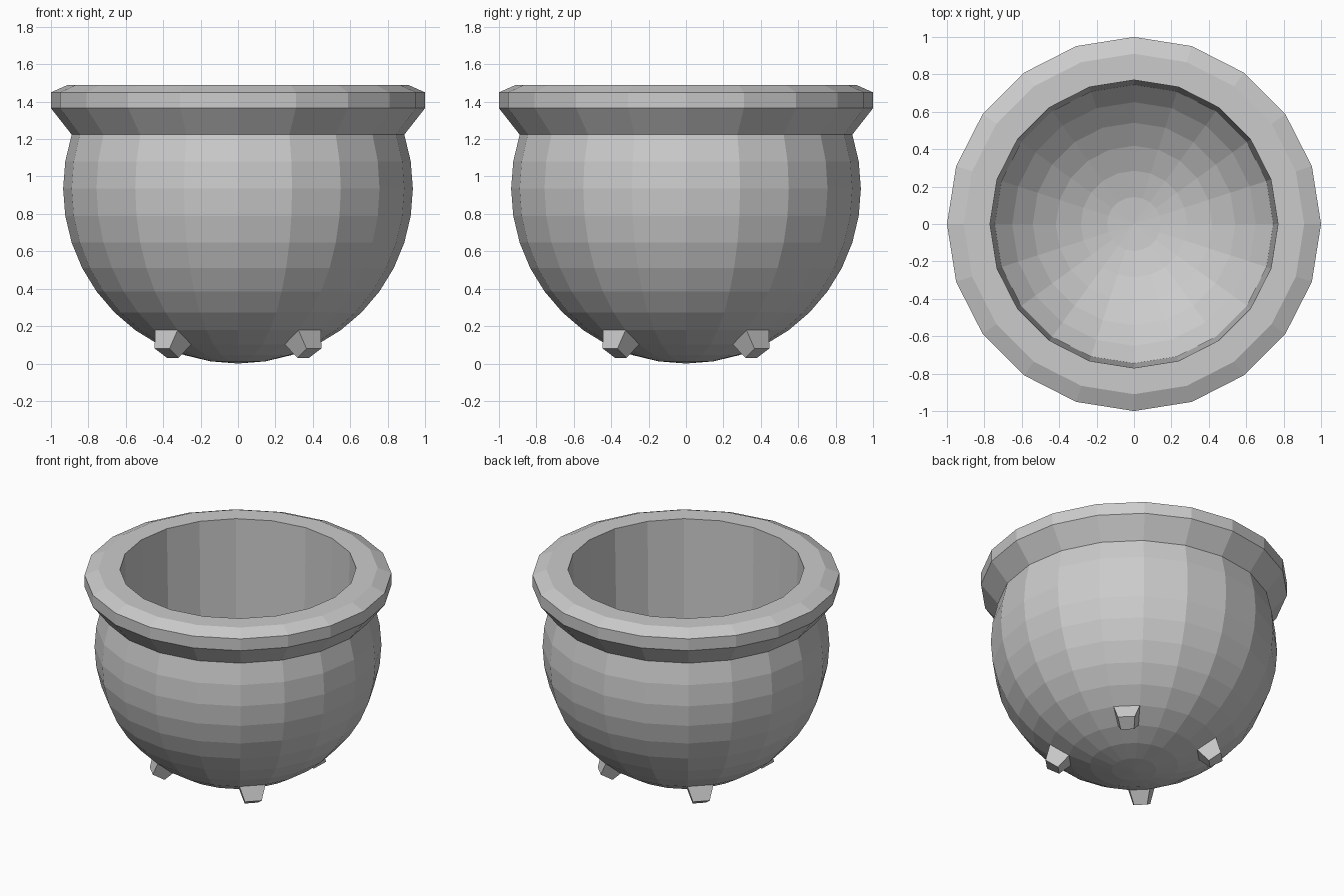
import bpy, bmesh
from math import sin, cos, radians, atan2, degrees, pi
from mathutils import Vector

if "Cube" in bpy.data.objects:
    bpy.data.objects.remove(bpy.data.objects["Cube"])

SIDES = 20
R = 0.935          # bowl radius, also the height of its centre


def bowl_arc(radius, first, last):
    """Points on a sphere section, in 9 degree steps up from the bottom pole."""
    return [(radius * sin(radians(9 * k)), R - radius * cos(radians(9 * k)))
            for k in range(first, last + 1)]


# Profile: outer bowl, flared rim, straight inner wall, inner bowl floor
outer = bowl_arc(R, 0, 12)
rim = [(1.0, 1.365), (1.0, 1.45), (0.91, 1.49), (0.77, 1.49)]
inner = bowl_arc(R * 0.985, 0, 6)[::-1]
profile = outer + rim + inner

# Revolve the profile
bm = bmesh.new()
verts = [bm.verts.new((x, 0, z)) for x, z in profile]
edges = [bm.edges.new(pair) for pair in zip(verts, verts[1:])]
bmesh.ops.spin(bm, geom=verts + edges, cent=(0, 0, 0), axis=(0, 0, 1),
               angle=2 * pi, steps=SIDES)
bmesh.ops.remove_doubles(bm, verts=bm.verts, dist=0.001)
bmesh.ops.dissolve_degenerate(bm, edges=bm.edges, dist=0.0005)
bmesh.ops.recalc_face_normals(bm, faces=bm.faces)
bm.normal_update()


# Four stub feet pulled out of the diagonal faces low on the outer bowl
def is_foot_face(f):
    c = f.calc_center_median()
    angle = degrees(atan2(c.y, c.x)) % 90
    outward = f.normal.dot(c - Vector((0, 0, R))) > 0
    return outward and 0.11 < c.z < 0.17 and abs(angle - 45) < 2


feet = [f for f in bm.faces if is_foot_face(f)]
for f in bmesh.ops.extrude_discrete_faces(bm, faces=feet)["faces"]:
    centre, normal = f.calc_center_median(), f.normal.copy()
    if normal.length < 0.5:
        normal = (centre - Vector((0, 0, R))).normalized()
    for v in f.verts:
        v.co = centre + (v.co - centre) * 0.65 + normal * 0.1

mesh = bpy.data.meshes.new("cauldron")
bm.to_mesh(mesh)
bm.free()
pot = bpy.data.objects.new("cauldron", mesh)
bpy.context.collection.objects.link(pot)
